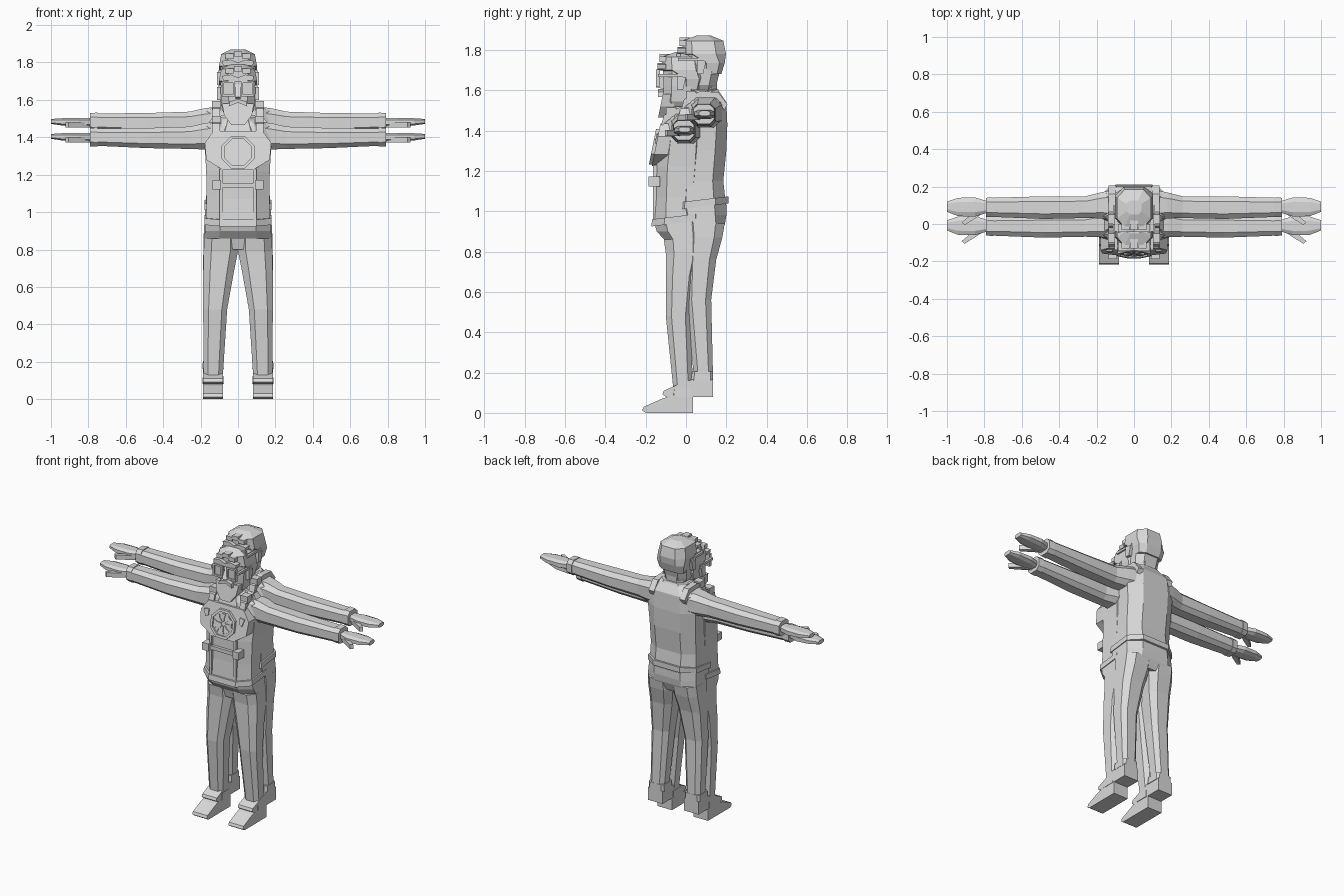
import bpy, bmesh, math
from mathutils import Vector

grey = bpy.data.materials.new("plain_grey")
grey.diffuse_color = (0.7, 0.7, 0.7, 1)
parts = []


def make(name, bm, mirror=False):
    bmesh.ops.recalc_face_normals(bm, faces=bm.faces)
    me = bpy.data.meshes.new(name)
    bm.to_mesh(me)
    bm.free()
    me.materials.append(grey)
    ob = bpy.data.objects.new(name, me)
    bpy.context.collection.objects.link(ob)
    if mirror:
        ob.modifiers.new("mirror", 'MIRROR').use_mirror_merge = False
    parts.append(ob)
    return ob


def loft(name, rings, axis='z', mirror=False, tilt=0.0, cut=0.55, closed=True):
    """Eight-sided sections: (position, lo1, hi1, lo2, hi2) along an axis."""
    bm = bmesh.new()
    rows = []
    for p, a0, a1, b0, b1 in rings:
        ca, cb, ha, hb = (a0 + a1) / 2, (b0 + b1) / 2, (a1 - a0) / 2, (b1 - b0) / 2
        shape = [(1, cut), (cut, 1), (-cut, 1), (-1, cut), (-1, -cut), (-cut, -1), (cut, -1), (1, -cut)]
        row = []
        for u, v in shape:
            a, b = ca + u * ha, cb + v * hb
            co = (a, b, p + tilt * b) if axis == 'z' else (p, a, b)
            row.append(bm.verts.new(co))
        rows.append(row)
    for r, s in zip(rows, rows[1:]):
        for i in range(8):
            j = (i + 1) % 8
            bm.faces.new((r[i], r[j], s[j], s[i]))
    if closed:
        bm.faces.new(rows[0])
        bm.faces.new(rows[-1])
    return make(name, bm, mirror)


def prism(name, pts, place, lo, hi, mirror=False):
    """Extrude a 2D outline; place(u, v, depth) gives the 3D point."""
    bm = bmesh.new()
    a = [bm.verts.new(place(u, v, lo)) for u, v in pts]
    b = [bm.verts.new(place(u, v, hi)) for u, v in pts]
    n = len(pts)
    bm.faces.new(a)
    bm.faces.new(b)
    for i in range(n):
        j = (i + 1) % n
        bm.faces.new((a[i], a[j], b[j], b[i]))
    return make(name, bm, mirror)


def rect(u0, u1, v0, v1):
    return [(u0, v0), (u1, v0), (u1, v1), (u0, v1)]


def ngon(cx, cz, r, n, turn=0.0):
    return [(cx + r * math.cos(turn + i * math.tau / n), cz + r * math.sin(turn + i * math.tau / n)) for i in range(n)]


def chest(x, z, d):   # slanted front of the chest
    return (x, -0.122 - 0.2 * (1.42 - z) - d, z)


def face(x, z, d):    # upright front of the face
    return (x, -d, z)


def side(y, z, x):
    return (x, y, z)


def flat(x, y, z):
    return (x, y, z)


# legs, hips and feet
loft("leg", [(0.09, .085, .183, -.06, .035), (0.14, .08, .185, -.065, .033), (0.48, .058, .186, -.10, .025),
             (0.68, .022, .186, -.10, .05), (0.79, .0, .184, -.10, .08), (0.86, .0, .18, -.11, .092)], mirror=True)
loft("hips", [(0.80, -.15, .15, -.09, .07), (0.855, -.18, .18, -.105, .093), (0.90, -.177, .177, -.145, .10),
              (0.95, -.174, .174, -.16, .10)])
prism("shoe", [(.035, 0), (-.20, 0), (-.217, .012), (-.21, .03), (-.12, .07), (-.07, .085), (.035, .085)],
      side, .08, .188, True)
loft("ankle_cuff", [(0.08, .076, .19, -.075, .035), (0.125, .078, .188, -.07, .035)], mirror=True, cut=.75)

# torso and belt
loft("torso", [(0.93, -.172, .172, -.16, .10), (1.07, -.168, .168, -.15, .085), (1.22, -.17, .17, -.148, .10),
               (1.35, -.178, .178, -.13, .105), (1.46, -.165, .165, -.105, .10), (1.52, -.085, .085, -.075, .06)])
loft("belt", [(0.945, -.18, .18, -.172, .11), (0.98, -.18, .18, -.168, .11)], tilt=.12)

# arms, cuffs and hands
loft("arm", [(.10, -.08, .085, 1.34, 1.485), (.18, -.07, .068, 1.335, 1.475), (.26, -.068, .048, 1.338, 1.457),
             (.48, -.073, .048, 1.342, 1.45), (.76, -.062, .04, 1.355, 1.447)], 'x', True)
loft("sleeve_cuff", [(.75, -.064, .043, 1.35, 1.452), (.79, -.062, .04, 1.352, 1.45)], 'x', True)
loft("hand", [(.785, -.04, .022, 1.377, 1.423), (.85, -.06, .042, 1.376, 1.424), (.94, -.058, .04, 1.383, 1.422),
              (1.0, -.035, .02, 1.392, 1.418)], 'x', True)
prism("thumb", [(.79, -.03), (.84, -.065), (.905, -.105), (.922, -.092), (.86, -.04)], flat, 1.372, 1.402, True)

# collar, neck and head
loft("collar", [(1.45, -.125, .125, -.115, .088), (1.515, -.095, .095, -.095, .06), (1.52, -.075, .075, -.08, .045)],
     tilt=.15)
loft("neck", [(1.46, -.065, .065, -.07, .05), (1.58, -.07, .07, -.07, .055)])
loft("head", [(1.50, -.055, .055, -.10, .04), (1.545, -.085, .085, -.11, .05), (1.62, -.092, .092, -.112, .07),
              (1.71, -.094, .094, -.115, .085), (1.745, -.085, .085, -.11, .08)])
loft("hair_cap", [(1.60, -.088, .088, -.02, .075), (1.655, -.1, .1, -.025, .092), (1.70, -.102, .102, -.118, .098),
                  (1.765, -.09, .09, -.118, .085), (1.79, -.04, .04, -.05, .025)])
for i, (x, z) in enumerate([(-.045, 1.755), (.0, 1.768), (.045, 1.755)]):
    prism("hair_tuft_%d" % i, rect(x - .022, x + .022, z - .015, z + .012), face, .08, .132)
prism("brow", [(0, 1.698), (.08, 1.705), (.085, 1.728), (.04, 1.735), (0, 1.72)], face, .10, .142, True)
prism("beard", [(-.085, 1.58), (-.075, 1.52), (-.035, 1.465), (.035, 1.465), (.075, 1.52), (.085, 1.58)],
      lambda x, z, d: (x, -d - (1.58 - z) * .2 * (d > .1), z), .06, .115)
prism("nose", [(-.105, 1.70), (-.15, 1.615), (-.105, 1.605)], side, -.014, .014)
prism("moustache", [(0, 1.585), (.05, 1.565), (.045, 1.59), (0, 1.605)], face, .10, .138, True)

# spectacles
for n, box in (("top", rect(.016, .086, 1.69, 1.702)), ("bottom", rect(.016, .086, 1.618, 1.63)),
               ("inner", rect(.016, .026, 1.63, 1.69)), ("outer", rect(.076, .086, 1.63, 1.69))):
    prism("spectacle_frame_" + n, box, face, .128, .148, True)
prism("spectacle_lens", rect(.026, .076, 1.63, 1.69), face, .132, .138, True)
prism("spectacle_temple", rect(-.14, -.0, 1.665, 1.68), side, .088, .104, True)
prism("ear", [(-.045, 1.60), (-.015, 1.60), (.0, 1.665), (-.045, 1.67)], side, .085, .112, True)

# chest plate with octagonal badge
prism("chest_plate", [(-.17, 1.28), (-.08, 1.225), (.08, 1.225), (.17, 1.28), (.178, 1.37), (.13, 1.435),
                      (-.13, 1.435), (-.178, 1.37)], chest, -.06, .008)
prism("badge_base", ngon(0, 1.32, .09, 8, math.pi / 8), chest, 0, .014)
outer, inner = ngon(0, 1.32, .095, 8, math.pi / 8), ngon(0, 1.32, .078, 8, math.pi / 8)
for i in range(8):
    j = (i + 1) % 8
    prism("badge_rim_%d" % i, [outer[i], outer[j], inner[j], inner[i]], chest, 0, .024)
for i in range(8):
    a = i * math.tau / 8
    c, s = math.cos(a), math.sin(a)
    spoke = [(.012, -.004), (.045, -.006), (.062, -.014), (.062, .014), (.045, .006), (.012, .004)]
    prism("badge_spoke_%d" % i, [(u * c - v * s, 1.32 + u * s + v * c) for u, v in spoke], chest, .012, .02)
prism("shoulder_clip", [(.115, 1.345), (.135, 1.335), (.15, 1.38), (.115, 1.385)], chest, 0, .016, True)

# harness: shoulder straps, waist strap, buckles and hanging straps
prism("shoulder_strap", [(-.125, 1.42), (-.11, 1.475), (-.03, 1.515), (.06, 1.51), (.105, 1.45), (.09, 1.42),
                         (.05, 1.48), (-.03, 1.485), (-.09, 1.45)], side, .095, .135, True)
prism("strap_buckle", rect(-.10, -.05, 1.47, 1.515), side, .09, .14, True)
prism("waist_strap", rect(-.13, .13, 1.13, 1.155), face, .13, .168)
prism("waist_buckle", rect(.09, .135, 1.122, 1.172), face, .13, .187, True)
prism("hanging_strap", rect(.082, .098, .96, 1.23), face, .13, .163, True)

# a second standing figure behind and slightly above the first
for ob in list(parts):
    twin = ob.copy()
    twin.name = "rear_" + ob.name
    twin.location = Vector((0, .1, .08))
    bpy.context.collection.objects.link(twin)
